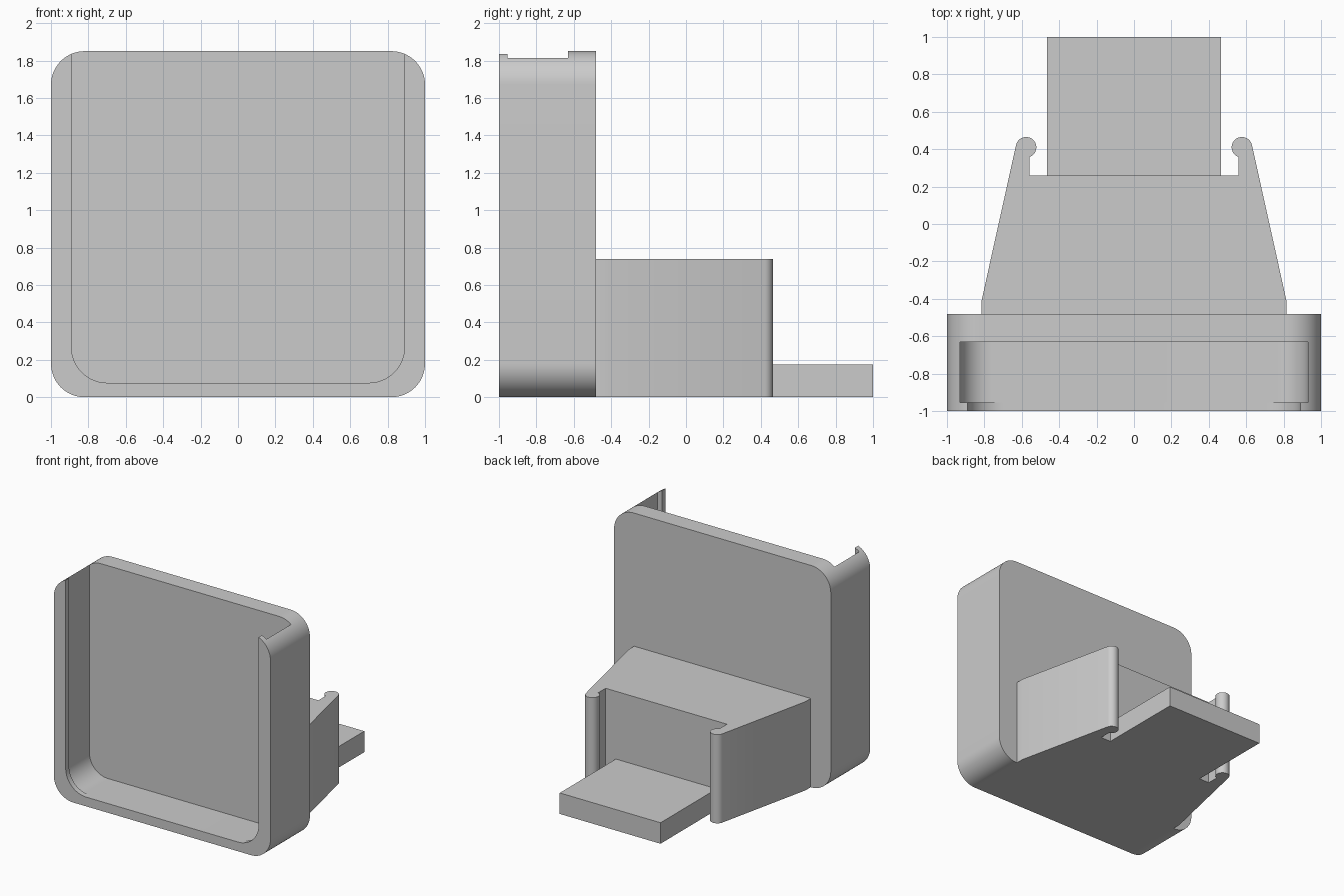
import bpy
import bmesh
from math import radians, cos, sin
from mathutils import Vector

cube = bpy.data.objects.get("Cube")
if cube:
    bpy.data.objects.remove(cube, do_unlink=True)

grey = bpy.data.materials.new("light grey")
grey.use_nodes = True
colour = (0.6, 0.6, 0.6, 1)
grey.diffuse_color = colour
grey.node_tree.nodes["Principled BSDF"].inputs["Base Color"].default_value = colour


def arc(cx, cy, r, start, end, steps=16):
    angles = [radians(start + (end - start) * i / steps) for i in range(steps + 1)]
    return [(cx + r * cos(a), cy + r * sin(a)) for a in angles]


def prism(name, outline, low, high, upright=False):
    """Extrude an outline along z, or along y when upright (outline in x, z)."""
    bm = bmesh.new()
    place = (lambda u, v: (u, low, v)) if upright else (lambda u, v: (u, v, low))
    face = bm.faces.new([bm.verts.new(place(u, v)) for u, v in outline])
    step = Vector((0, high - low, 0) if upright else (0, 0, high - low))
    made = bmesh.ops.extrude_face_region(bm, geom=[face])["geom"]
    bmesh.ops.translate(bm, vec=step, verts=[g for g in made if isinstance(g, bmesh.types.BMVert)])
    bmesh.ops.recalc_face_normals(bm, faces=bm.faces)
    mesh = bpy.data.meshes.new(name)
    bm.to_mesh(mesh)
    bm.free()
    mesh.materials.append(grey)
    obj = bpy.data.objects.new(name, mesh)
    bpy.context.collection.objects.link(obj)
    return obj


def activate(obj):
    bpy.ops.object.select_all(action='DESELECT')
    obj.select_set(True)
    bpy.context.view_layer.objects.active = obj


def cut(obj, cutter):
    activate(obj)
    mod = obj.modifiers.new("cut", 'BOOLEAN')
    mod.operation = 'DIFFERENCE'
    mod.solver = 'EXACT'
    mod.object = cutter
    bpy.ops.object.modifier_apply(modifier=mod.name)
    bpy.data.objects.remove(cutter, do_unlink=True)


def u_shape(half, bottom, r):
    """Open-topped slot with rounded lower corners."""
    return (arc(-half + r, bottom + r, r, 180, 270)
            + arc(half - r, bottom + r, r, 270, 360)
            + [(half, 2.2), (-half, 2.2)])


# Rounded tray with a slot open at the top
height, r = 1.85, 0.18
outer = (arc(-1 + r, r, r, 180, 270) + arc(1 - r, r, r, 270, 360)
         + arc(1 - r, height - r, r, 0, 90) + arc(-1 + r, height - r, r, 90, 180))
tray = prism("tray", outer, -1, -0.48, upright=True)
cut(tray, prism("pocket_cutter", u_shape(0.93, 0.075, 0.17), -0.955, -0.63, upright=True))
cut(tray, prism("lip_cutter", u_shape(0.89, 0.077, 0.19), -1.1, -0.8, upright=True))

# Tapered bracket with a rounded hook on each arm
side = ([(0.815, -0.48), (0.815, -0.41)]
        + arc(0.577, 0.41, 0.055, 13, 252, 24) + [(0.56, 0.26)])
bracket = prism("bracket", side + [(-x, y) for x, y in reversed(side)], 0, 0.74)

# Flat tongue at the back
tongue = prism("tongue", [(-0.465, 0.26), (0.465, 0.26), (0.465, 1), (-0.465, 1)], 0, 0.175)

for part in (tray, bracket, tongue):
    activate(part)
    bpy.ops.object.shade_smooth_by_angle(angle=radians(30))
